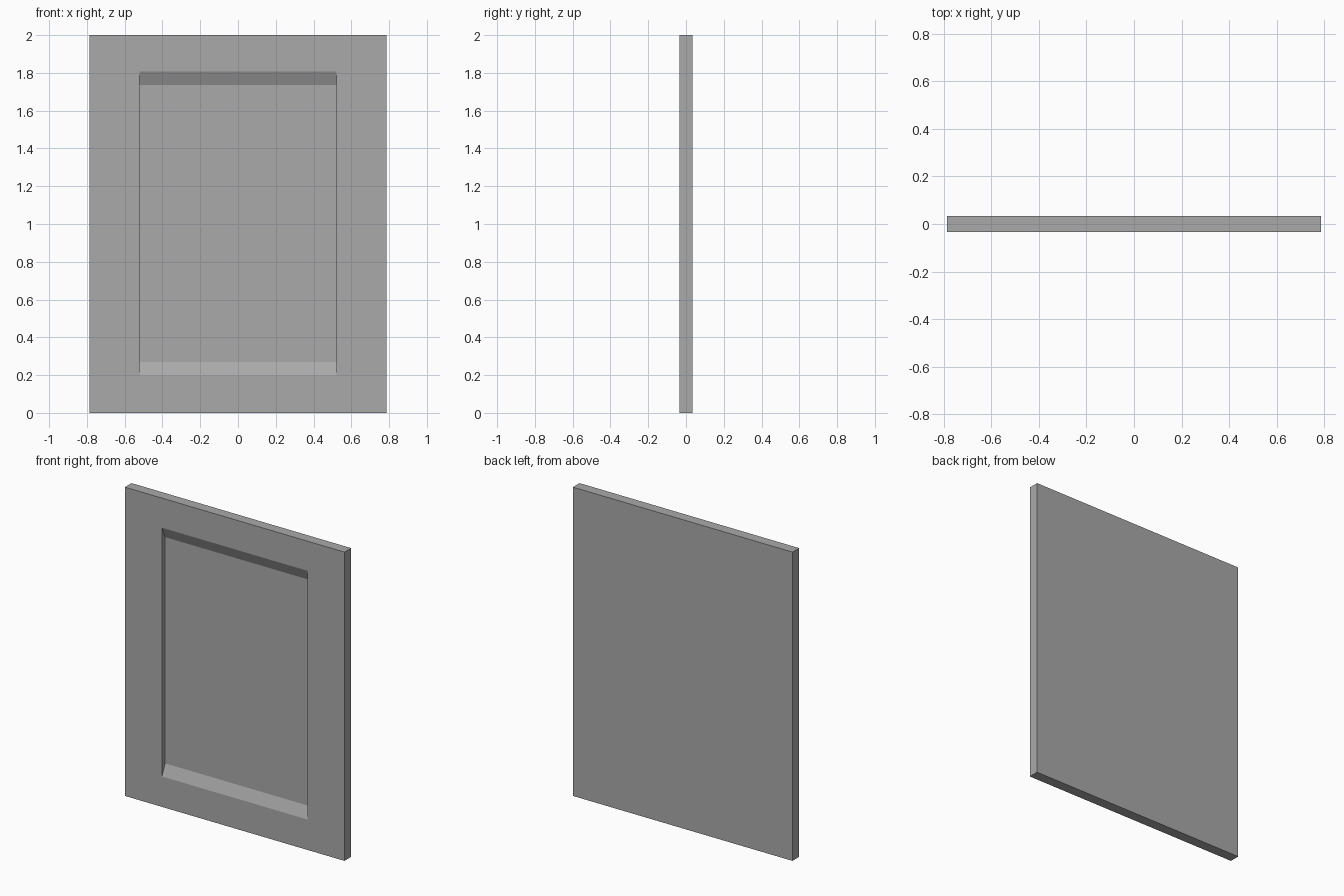
import bpy
import bmesh

# Remove the default cube
cube = bpy.data.objects.get("Cube")
if cube:
    bpy.data.objects.remove(cube, do_unlink=True)

# Single grey finish
grey = bpy.data.materials.new("plain_grey")
grey.use_nodes = True
GREY = (0.4, 0.4, 0.4, 1.0)
grey.diffuse_color = GREY
grey.node_tree.nodes["Principled BSDF"].inputs["Base Color"].default_value = GREY

HALF_W, HALF_T, HEIGHT = 0.787, 0.034, 2.0
OPEN_X, OPEN_LOW, OPEN_HIGH = 0.521, 0.197, 1.808
BEVEL, DEPTH = 0.073, 0.032


def rect(bm, half_x, y, low, high):
    """Four corners, counter-clockwise seen from the front."""
    return [bm.verts.new((x, y, z)) for x, z in
            ((-half_x, low), (half_x, low), (half_x, high), (-half_x, high))]


bm = bmesh.new()
back = rect(bm, HALF_W, HALF_T, 0, HEIGHT)
front = rect(bm, HALF_W, -HALF_T, 0, HEIGHT)
opening = rect(bm, OPEN_X, -HALF_T, OPEN_LOW, OPEN_HIGH)
# Recessed panel: sloped above and below, square at the sides
panel = rect(bm, OPEN_X, -HALF_T + DEPTH, OPEN_LOW + BEVEL, OPEN_HIGH - BEVEL)

# Skin the loops from the back, round the rim, into the recess
for outer, inner in ((back, front), (front, opening), (opening, panel)):
    for i in range(4):
        j = (i + 1) % 4
        bm.faces.new((outer[i], outer[j], inner[j], inner[i]))
bm.faces.new(panel)
bm.faces.new(back[::-1])
bmesh.ops.recalc_face_normals(bm, faces=bm.faces[:])

mesh = bpy.data.meshes.new("recessed_panel")
bm.to_mesh(mesh)
bm.free()
mesh.materials.append(grey)
door = bpy.data.objects.new("recessed_panel", mesh)
bpy.context.collection.objects.link(door)
